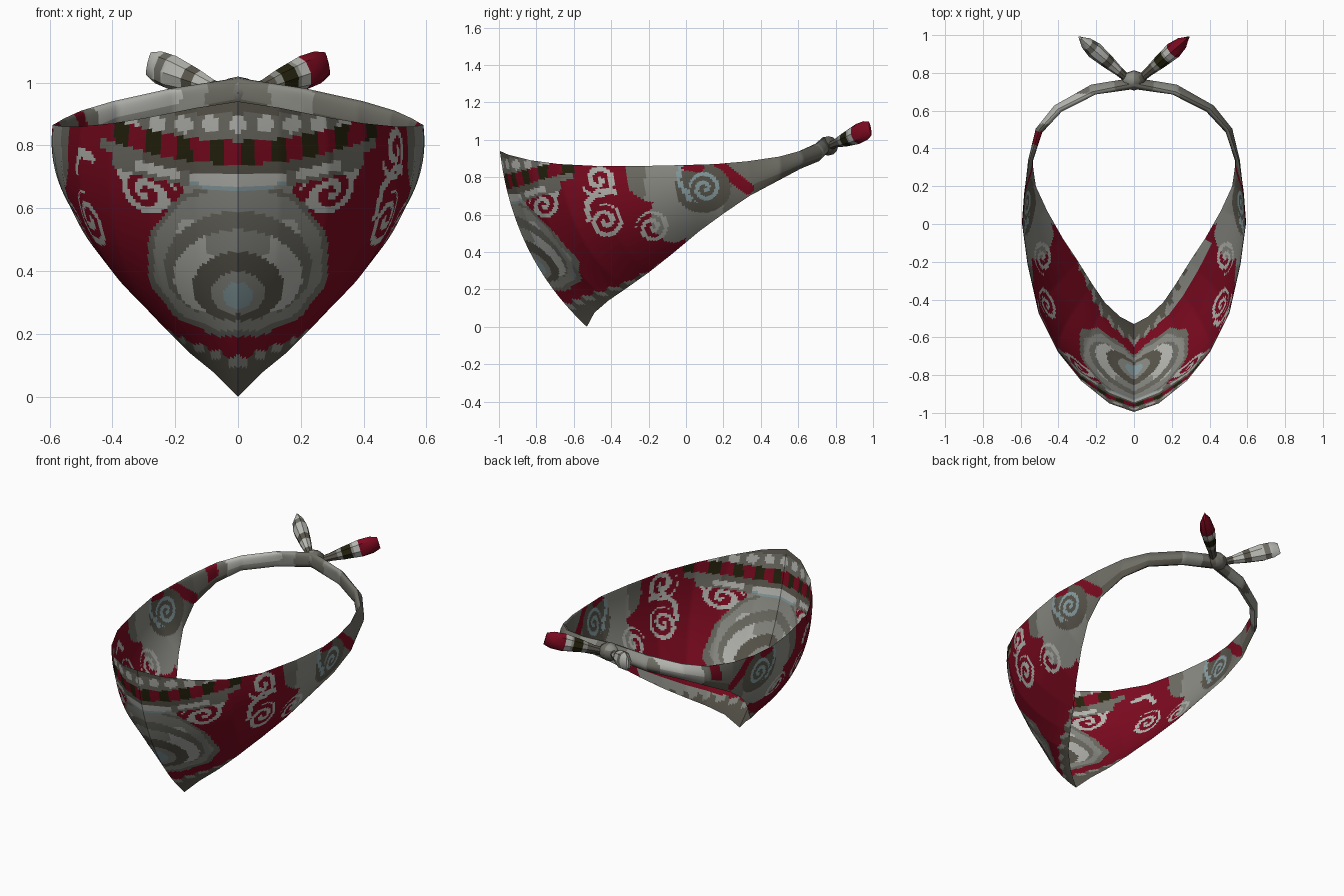
import bpy, bmesh, math
from mathutils import Vector

if "Cube" in bpy.data.objects:
    bpy.data.objects.remove(bpy.data.objects["Cube"])

# ---------- flat colours ----------
COLOURS = {
    "crimson": (0.2, 0.003, 0.014), "mid_grey": (0.26, 0.26, 0.235),
    "olive_grey": (0.1, 0.094, 0.072), "light_grey": (0.47, 0.47, 0.44),
    "black_olive": (0.018, 0.016, 0.004), "pale_blue": (0.25, 0.35, 0.37),
    "taupe": (0.155, 0.152, 0.128),
}
MATS = []
for n, c in COLOURS.items():
    m = bpy.data.materials.new(n)
    m.diffuse_color = (*c, 1)
    m.use_nodes = True
    m.node_tree.nodes["Principled BSDF"].inputs["Base Color"].default_value = m.diffuse_color
    MATS.append(m)
RED, MID, OLIVE, LIGHT, BLACK, BLUE, TAUPE = range(7)


def finish(bm, name, angle=35):
    bmesh.ops.recalc_face_normals(bm, faces=bm.faces)
    me = bpy.data.meshes.new(name)
    bm.to_mesh(me)
    bm.free()
    ob = bpy.data.objects.new(name, me)
    bpy.context.collection.objects.link(ob)
    for m in MATS:
        me.materials.append(m)
    bpy.ops.object.select_all(action='DESELECT')
    bpy.context.view_layer.objects.active = ob
    ob.select_set(True)
    bpy.ops.object.shade_smooth_by_angle(angle=math.radians(angle))
    return ob


# ---------- printed pattern, as rules on position ----------
def oval(a, b, ca, cb, ra, rb):
    return math.hypot((a - ca) / ra, (b - cb) / rb)


def spiral(a, b, ca, cb, R, turns=2.0, phase=0.0, hand=1):
    r = math.hypot(a - ca, b - cb)
    if r > R:
        return False
    th = hand * math.atan2(b - cb, a - ca) + phase
    return (r / R * turns - th / math.tau) % 1 < 0.48


def near(a, b, pts, w):
    for (x0, y0), (x1, y1) in zip(pts, pts[1:]):
        dx, dy = x1 - x0, y1 - y0
        t = max(0, min(1, ((a - x0) * dx + (b - y0) * dy) / (dx * dx + dy * dy)))
        if math.hypot(a - x0 - t * dx, b - y0 - t * dy) < w:
            return True
    return False


def pattern(x, y, z, u, v, inside):
    ax, au = abs(x), abs(u)
    # back band
    if y > 0.36:
        if x < 0 and 0.42 < y < 0.49 and v < 0.6:
            return RED
        if x < 0 and 0.53 < y < 0.69:
            return LIGHT if v < 0.5 else MID
        if 0.1 < ax < 0.24:
            return MID
        return TAUPE if v < 0.7 else OLIVE
    # scalloped lower border
    edge = 0.83 + 0.035 * au + 0.025 * abs(math.sin(au * 5))
    if au < 5 and v > edge:
        return MID if v < edge + 0.04 and math.sin(au * 10) > -0.3 else OLIVE
    if inside and x > 0 and au < 5 and v > 0.9:
        return MID
    # striped upper border, curving up towards the sides
    zs = z - 0.45 * x * x
    if y < -0.6 and ax < 0.46:
        if zs > 0.814:
            k = (ax + 0.043) % 0.086 - 0.043
            if ax < 0.38 and math.hypot(k, z - 0.868 + 0.05 * x * x) < 0.027:
                return LIGHT
            return TAUPE if z < 0.9 else OLIVE
        if zs > 0.74:
            return BLACK if (x - 0.0075) % 0.1 < 0.044 else RED
        if zs > 0.705:
            return OLIVE if ax < 0.3 else TAUPE
        if zs > 0.66 and ax < 0.4:
            if ax < 0.15:
                return LIGHT if zs > 0.672 else BLUE
            return LIGHT if 0.19 < ax < 0.33 and zs > 0.675 else TAUPE
    # central rounded medallion
    if y < -0.35:
        ang = math.atan2(z - 0.44, ax)
        e = oval(ax, z, 0, 0.44, 0.29, 0.25) + 0.015 * math.cos(ang * 12)
        if e < 1:
            for cz, rx, rz, col in ((0.32, .045, .045, BLUE), (.33, .085, .068, MID),
                                    (.35, .145, .11, OLIVE), (.385, .205, .145, LIGHT),
                                    (.415, .235, .175, TAUPE)):
                if oval(ax, z, 0, cz, rx, rz) < 1:
                    # upper part of the pale ring is broken by grey
                    return MID if col == LIGHT and (z > 0.45 and ax < 0.1 or z < .27) else col
            if oval(ax, z, 0.16, 0.52, .035, .05) < 1:
                return LIGHT
            return MID if e < 0.93 else TAUPE
        if ax < 0.17 and z > 0.6:
            return MID
    # side scrolls
    if (spiral(y, z, -.76, .65, .08, 1.7, 1)
            or near(y, z, ((-.7, .69), (-.68, .74), (-.73, .77)), .012)
            or spiral(y, z, -.43, .565, .092, 1.9, 3) or spiral(y, z, -.18, .53, .088, 1.9, 2)):
        return LIGHT
    if x > 0 and (near(y, z, ((-.52, .57), (-.53, .66), (-.47, .73), (-.38, .72)), .014)
                  or spiral(y, z, -.47, .785, .095, 1.6, 0, -1)):
        return LIGHT
    if x < 0 and near(y, z, ((-.55, .76), (-.47, .78), (-.42, .72)), .015):
        return LIGHT
    if spiral(y, z, .1, .74, .088, 1.9, 1) or near(y, z, ((-.03, .88), (-.04, .78), (.02, .68)), .012):
        return BLUE
    # side leaves
    if near(y, z, ((.0, .86), (.07, .85)), .025):
        return RED
    if oval(y, z, .09, .74, .15, .13) < 1:
        return OLIVE
    if oval(y, z, -.07, .6, .12, .15) < 1:
        return MID
    if oval(y, z, -.16, .79, .17, .13) < 1 + .06 * math.sin(25 * (y + z)):
        return TAUPE if y < -.22 else MID
    if y > 0.0:
        if near(y, z, ((.18, .86), (.24, .81), (.33, .74)), .032):
            return RED
        return MID if v > 0.6 and y < .2 else TAUPE
    return RED


# ---------- cloth: top, middle and bottom point at each fold ----------
FOLDS = [
    ((0, -.995, .94), (0, -.845, .42), (0, -.53, 0)),
    ((.13, -.95, .92), (.125, -.79, .45), (.075, -.49, .075)),
    ((.28, -.83, .89), (.27, -.69, .46), (.155, -.415, .14)),
    ((.40, -.68, .87), (.38, -.56, .48), (.22, -.32, .205)),
    ((.50, -.48, .86), (.47, -.39, .53), (.295, -.20, .29)),
    ((.56, -.22, .86), (.53, -.17, .60), (.375, -.08, .385)),
    ((.59, 0, .865), (.57, .03, .68), (.46, .07, .51)),
    ((.58, .16, .87), (.57, .18, .735), (.52, .2, .605)),
    ((.555, .33, .885), (.56, .34, .79), (.545, .34, .70)),
    ((.50, .50, .91), (.52, .505, .845), (.505, .50, .785)),
    ((.40, .61, .94), (.422, .627, .89), (.41, .613, .845)),
    ((.22, .70, .98), (.226, .738, .93), (.22, .71, .885)),
    ((.0, .745, 1.015), (.0, .775, .965), (.0, .745, .925)),
]
THICK = [.009] * 7 + [.013, .025, .04, .05, .055, .06]
SUB, ROWS = 15, 76
LAST = len(FOLDS) - 1


def column(i):
    """Top, middle, bottom, inward direction and thickness at step i."""
    s = -1 if i < 0 else 1
    k = min(abs(i) // SUB, LAST - 1)
    f = abs(i) / SUB - k
    T, M, B = [Vector(FOLDS[k][j]).lerp(Vector(FOLDS[k + 1][j]), f) for j in range(3)]
    for p in (T, M, B):
        p.x *= s
    inward = Vector((-M.x, -M.y * 0.6, 0)).normalized()
    return T, M, B, inward, THICK[k] * (1 - f) + THICK[k + 1] * f


bm = bmesh.new()
rings = []
for i in range(-LAST * SUB, LAST * SUB + 1):
    T, M, B, inward, th = column(i)
    ring = []
    for j in range(2 * ROWS):
        v = j / ROWS if j <= ROWS else 2 - j / ROWS
        p = T * ((1 - v) * (1 - 2 * v)) + M * (4 * v * (1 - v)) + B * (v * (2 * v - 1))
        if j > ROWS:
            p += inward * th * math.sqrt(math.sin(math.pi * v))
        ring.append((bm.verts.new(p), i / SUB, v))
    rings.append(ring)
for ra, rb in zip(rings, rings[1:]):
    for j in range(2 * ROWS):
        k = (j + 1) % (2 * ROWS)
        f = bm.faces.new((ra[j][0], rb[j][0], rb[k][0], ra[k][0]))
        c = f.calc_center_median()
        vm = (ra[j][2] + ra[k][2]) / 2
        f.material_index = pattern(c.x, c.y, c.z, (ra[j][1] + rb[j][1]) / 2, vm, j >= ROWS)
finish(bm, "bandana_cloth")

# ---------- knot ----------
bm = bmesh.new()
bmesh.ops.create_uvsphere(bm, u_segments=8, v_segments=6, radius=1)
for v in bm.verts:
    v.co = Vector((v.co.x * .065, v.co.y * .054 + .76, v.co.z * .052 + .967))
for f in bm.faces:
    c = f.calc_center_median()
    f.material_index = MID if c.z > .985 and c.x < 0 else (OLIVE if c.x > .03 else TAUPE)
finish(bm, "knot")

# ---------- knot tails: flattened tapering tubes with colour bands ----------
SHAPE = [(0, .04, .04), (.2, .05, .05), (.4, .08, .07), (.7, .11, .09), (.88, .105, .065), (1, .075, .012)]


def size_at(t):
    for (t0, h0, w0), (t1, h1, w1) in zip(SHAPE, SHAPE[1:]):
        if t <= t1:
            f = (t - t0) / (t1 - t0)
            return h0 + (h1 - h0) * f, w0 + (w1 - w0) * f
    return SHAPE[-1][1:]


def tail(name, s, bands):
    a, b = Vector((.03 * s, .765, .965)), Vector((.285 * s, .985, 1.06))
    d = (b - a).normalized()
    side = d.cross(Vector((0, 0, 1))).normalized()
    up = side.cross(d)
    bm = bmesh.new()
    prev = None
    stops = sorted({t for t, _, _ in SHAPE} | {t for t, _ in bands})
    for t in stops:
        h, w = size_at(t)
        c = a.lerp(b, t)
        ring = [bm.verts.new(c + up * (h / 2 * math.sin(q * math.tau / 8))
                             + side * (w / 2 * math.cos(q * math.tau / 8))) for q in range(8)]
        if prev:
            col = next(m for e, m in bands if t <= e + 1e-6)
            for q in range(8):
                f = bm.faces.new((prev[q], prev[(q + 1) % 8], ring[(q + 1) % 8], ring[q]))
                f.material_index = col
        else:
            bm.faces.new(ring)
        prev = ring
    bm.faces.new(prev).material_index = bands[-1][1]
    finish(bm, name)


tail("tail_right", 1, [(.3, OLIVE), (.38, MID), (.54, BLACK), (.58, MID), (.68, LIGHT), (1, RED)])
tail("tail_left", -1, [(.2, OLIVE), (.38, LIGHT), (.5, OLIVE), (.74, LIGHT), (.84, TAUPE), (1, LIGHT)])
